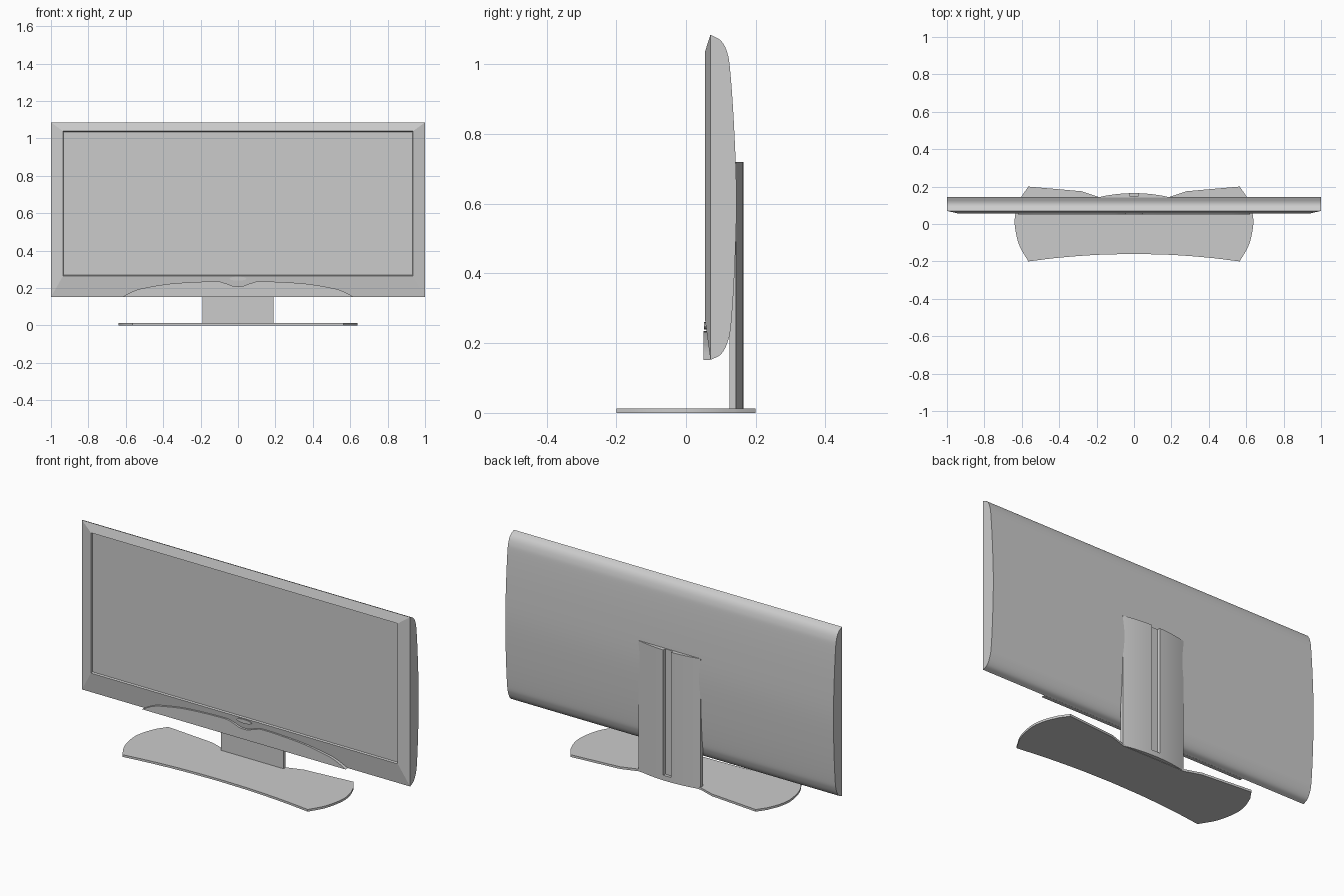
import bpy, bmesh, math
from mathutils import Vector

cube = bpy.data.objects.get("Cube")
if cube:
    bpy.data.objects.remove(cube, do_unlink=True)

GREY = (0.6, 0.6, 0.6, 1)
grey = bpy.data.materials.new("plain grey")
grey.use_nodes = True
grey.diffuse_color = GREY
grey.node_tree.nodes["Principled BSDF"].inputs["Base Color"].default_value = GREY


def finish(name, bm, smooth=True):
    """Turn a bmesh into a named, shaded object."""
    bmesh.ops.recalc_face_normals(bm, faces=bm.faces[:])
    mesh = bpy.data.meshes.new(name)
    bm.to_mesh(mesh)
    bm.free()
    mesh.materials.append(grey)
    obj = bpy.data.objects.new(name, mesh)
    bpy.context.collection.objects.link(obj)
    if smooth:
        bpy.ops.object.select_all(action="DESELECT")
        obj.select_set(True)
        bpy.context.view_layer.objects.active = obj
        bpy.ops.object.shade_smooth_by_angle(angle=math.radians(30))
    return obj


def prism(name, profile, axis, start, end, smooth=True):
    """Extrude a 2D outline along one axis (0 = x, 1 = y, 2 = z)."""
    bm = bmesh.new()

    def point(p, d):
        co = list(p)
        co.insert(axis, d)
        return bm.verts.new(co)

    face = bm.faces.new([point(p, start) for p in profile])
    new = bmesh.ops.extrude_face_region(bm, geom=[face])["geom"]
    shift = Vector((0, 0, 0))
    shift[axis] = end - start
    bmesh.ops.translate(bm, vec=shift,
                        verts=[v for v in new if isinstance(v, bmesh.types.BMVert)])
    return finish(name, bm, smooth)


def spline(points, steps=6):
    """Smooth curve through the given 2D points."""
    pts = [Vector(p) for p in points]
    pts = [2 * pts[0] - pts[1]] + pts + [2 * pts[-1] - pts[-2]]
    out = []
    for a, b, c, d in zip(pts, pts[1:], pts[2:], pts[3:]):
        for i in range(steps):
            t = i / steps
            out.append(0.5 * (2 * b + (c - a) * t + (2 * a - 5 * b + 4 * c - d) * t ** 2
                              + (3 * b - a - 3 * c + d) * t ** 3))
    return [tuple(p) for p in out + [pts[-2]]]


def mirror(half):
    """Complete an outline whose half runs along +x."""
    return half + [(-x, y) for x, y in reversed(half) if abs(x) > 1e-5]


# Rear casing: curved side profile swept across the width
casing = spline([(0.07, 1.085), (0.1, 1.068), (0.118, 1.035), (0.127, 0.98), (0.138, 0.82),
                 (0.145, 0.62), (0.14, 0.42), (0.13, 0.26), (0.12, 0.205), (0.1, 0.168),
                 (0.07, 0.152)])
prism("rear_casing", casing, 0, -1, 1)

# Sloped bezel with recessed screen: nested rectangular rings
bm = bmesh.new()
rings = []
for x, low, high, y in [(1, 0.152, 1.085, 0.07), (0.935, 0.265, 1.038, 0.055),
                        (0.932, 0.268, 1.035, 0.066)]:
    rings.append([bm.verts.new((sx * x, y, z)) for sx, z in
                  [(-1, low), (1, low), (1, high), (-1, high)]])
for a, b in zip(rings, rings[1:]):
    for i in range(4):
        j = (i + 1) % 4
        bm.faces.new((a[i], a[j], b[j], b[i]))
bm.faces.new(rings[-1])
# This open shell must face the front
front = finish("bezel_and_screen", bm, smooth=False)
if front.data.polygons[-1].normal.y > 0:
    front.data.flip_normals()

# Raised arched lip on the lower bezel, dipping at the centre
arch = spline([(0, 0.208), (0.03, 0.211), (0.07, 0.226), (0.13, 0.235), (0.35, 0.224),
               (0.5, 0.2), (0.56, 0.183), (0.62, 0.152)])
prism("bezel_lip", mirror(arch), 1, 0.05, 0.071)

# Small control on the lower bezel
button = [(0.045 * math.cos(a), 0.25 + 0.011 * math.sin(a))
          for a in [math.tau * i / 20 for i in range(20)]]
prism("control_button", button, 1, 0.051, 0.059)

# Base plate: concave front, round ends, notched back
front_edge = spline([(0, -0.16), (0.2, -0.165), (0.4, -0.18), (0.565, -0.2)], 4)
end_edge = spline([(0.565, -0.2), (0.615, -0.11), (0.638, 0), (0.628, 0.08), (0.6, 0.15)], 5)
back_edge = [(0.565, 0.2), (0.28, 0.175), (0.19, 0.145), (0, 0.145)]
prism("base_plate", mirror(front_edge + end_edge[1:] + back_edge), 2, 0, 0.012)


# Neck: bowed back with a central cable groove above a closed foot
def bow(x):
    return 0.165 - 0.022 * (x / 0.19) ** 2


sweep = [(x, bow(x)) for x in [0.19 - i * 0.165 / 8 for i in range(9)]]
outer = [(0, 0.125), (0.19, 0.125)] + sweep
prism("neck", mirror(outer + [(0.022, 0.148), (0, 0.148)]), 2, 0.03, 0.72)
prism("neck_foot", mirror(outer + [(0, 0.165)]), 2, 0.002, 0.03)
